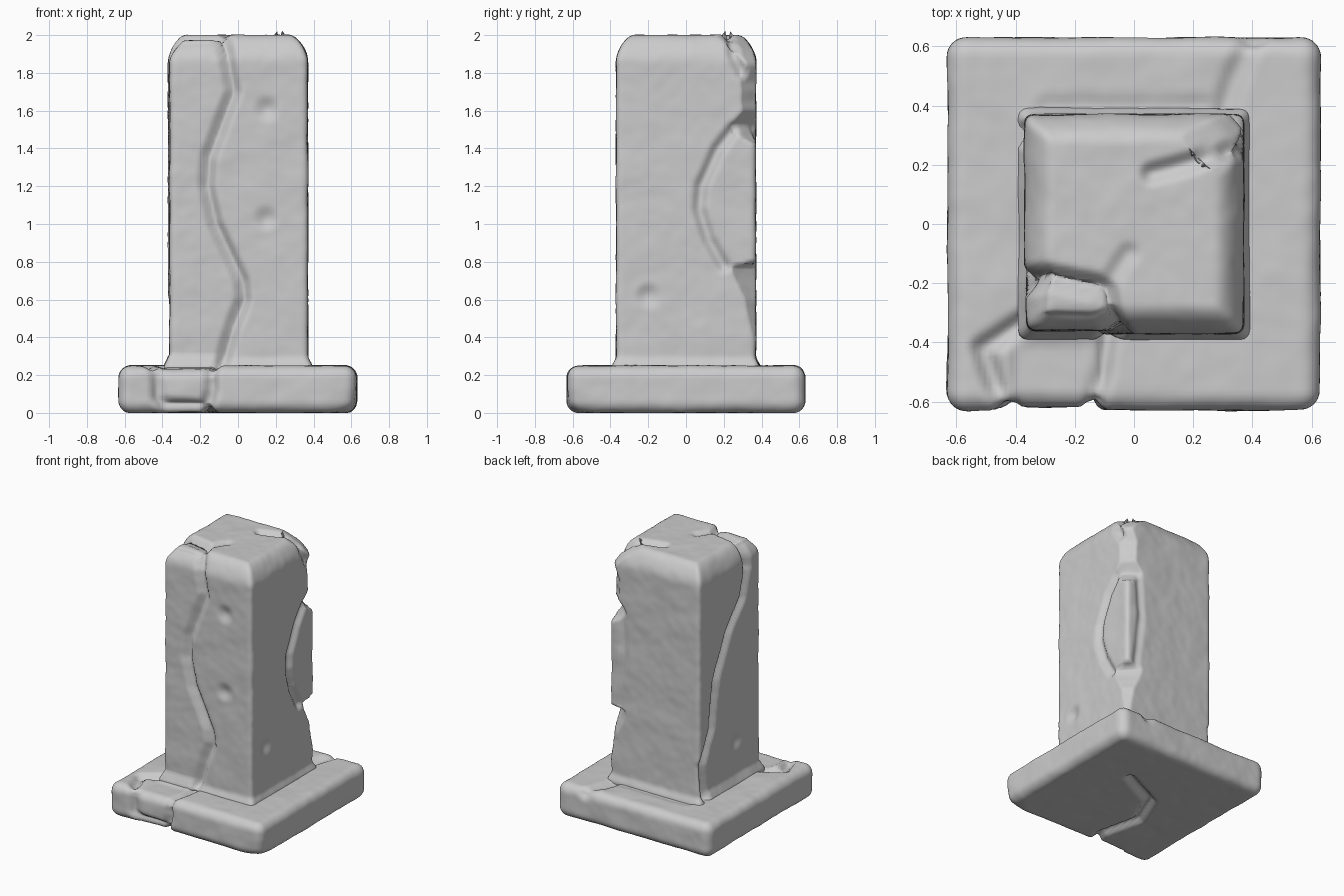
import bpy, bmesh, math
from mathutils import Vector, Matrix, noise

if "Cube" in bpy.data.objects:
    bpy.data.objects.remove(bpy.data.objects["Cube"])


def lerp_table(table, t):
    """Piecewise linear lookup in a list of (t, value), t rising."""
    if t <= table[0][0]:
        return table[0][1]
    for (a, va), (b, vb) in zip(table, table[1:]):
        if t <= b:
            return va + (vb - va) * (t - a) / (b - a)
    return table[-1][1]


def smooth(t):
    t = max(0.0, min(1.0, t))
    return t * t * (3 - 2 * t)


def rounded_block(half, centre, radius, step):
    """Dense box from six grids with all edges rounded."""
    bm = bmesh.new()
    for axis in range(3):
        u, v = (axis + 1) % 3, (axis + 2) % 3
        for sign in (-1, 1):
            m = Matrix.Identity(4)
            for row in range(3):
                for col in range(4):
                    m[row][col] = 0
            m[u][0], m[v][1], m[axis][3] = half[u], half[v], sign * half[axis]
            m[axis][2] = 1
            bmesh.ops.create_grid(bm, x_segments=round(2 * half[u] / step),
                                  y_segments=round(2 * half[v] / step), size=1, matrix=m)
    bmesh.ops.remove_doubles(bm, verts=bm.verts, dist=step * 0.1)
    bmesh.ops.recalc_face_normals(bm, faces=bm.faces)
    for vert in bm.verts:
        p = vert.co
        inner = Vector([max(-(h - radius), min(h - radius, c)) for c, h in zip(p, half)])
        d = p - inner
        vert.co = inner + d.normalized() * radius + Vector(centre)
    bm.normal_update()
    return bm


def carve(bm, cracks, dents):
    """Push vertices inward along crack paths and round dents, plus slight wear."""
    moves = []
    for vert in bm.verts:
        p, deepest = vert.co, 0.0
        for path, width, depth in cracks:
            for a, b in zip(path, path[1:]):
                ab = b - a
                t = max(0.0, min(1.0, (p - a).dot(ab) / ab.length_squared))
                d = (p - a - ab * t).length
                if d < width:
                    deepest = max(deepest, depth * smooth(1 - d / width))
        for c, r, depth in dents:
            d = (p - c).length
            if d < r:
                deepest = max(deepest, depth * smooth(1 - d / r))
        wear = 0.005 * noise.noise(p * 6) + 0.002 * noise.noise(p * 17)
        moves.append(p - vert.normal * (deepest - wear))
    for vert, co in zip(bm.verts, moves):
        vert.co = co


def finish(bm, name):
    me = bpy.data.meshes.new(name)
    bm.normal_update()
    bm.to_mesh(me)
    bm.free()
    ob = bpy.data.objects.new(name, me)
    bpy.context.collection.objects.link(ob)
    for poly in me.polygons:
        poly.use_smooth = True
    return ob


def path(points):
    return [Vector(p) for p in points]


# Crack lines as (height, offset) tables
front_line = [(0.2, -0.10), (0.45, -0.03), (0.6, 0.03), (0.7, 0.02), (0.85, -0.05), (1.0, -0.12),
              (1.2, -0.165), (1.35, -0.155), (1.5, -0.10), (1.7, -0.025), (1.9, -0.06), (2.0, -0.10)]
left_line = [(0.27, 0.30), (0.52, 0.33), (0.75, 0.22), (1.1, 0.17), (1.4, 0.02),
             (1.6, -0.15), (1.8, -0.20), (2.0, -0.17)]
top_line = [(-0.37, -0.16), (-0.2, -0.2), (-0.1, -0.22), (-0.04, -0.36)]
# Depth of the broken rear right edge by height
chip_line = [(0.3, 0.0), (0.45, 0.03), (0.6, 0.06), (0.7, 0.11), (0.775, 0.13), (0.80, 0.01),
             (1.1, 0.0), (1.42, 0.01), (1.46, 0.09), (1.52, 0.13), (1.6, 0.08), (1.75, 0.08),
             (1.85, 0.05), (1.92, 0.09), (2.0, 0.15)]

# Shaft: tapering rounded top, small flare at the foot
shaft = rounded_block((0.37, 0.37, 0.9), (0, 0, 1.1), 0.03, 0.0155)
for vert in shaft.verts:
    p = vert.co
    k = 1.0
    if p.z > 1.85:
        k = 1 - 0.20 * ((p.z - 1.85) / 0.15) ** 2
    elif p.z < 0.30:
        k = 1 + 0.06 * smooth((0.30 - p.z) / 0.06)
    p.x *= k
    p.y *= k
    # Broken rear right edge
    limit = 0.74 * min(k, 1) - lerp_table(chip_line, p.z) + 0.012 * noise.noise(Vector((0, 0, p.z * 14)))
    over = p.x + p.y - limit
    if over > 0 and k <= 1:
        p.x -= over / 2
        p.y -= over / 2
    # Settled front left fragment
    fx = lerp_table(front_line, p.z) - p.x
    fy = lerp_table(left_line, p.z) - p.y
    if p.z > 1.97:
        fy = lerp_table(top_line, p.x) - p.y
    f = smooth(fx / 0.04) * smooth(fy / 0.04)
    if p.z > 0.3:
        p.y += 0.010 * f * (p.y < -0.3)
        p.x += 0.008 * f * (p.x < -0.3)
        p.z -= 0.025 * f * smooth((p.z - 1.8) / 0.2)
shaft.normal_update()
shaft_cracks = [
    (path([(x, -0.365, z) for z, x in front_line[:-1]]), 0.055, 0.045),
    (path([(-0.365, y, z) for z, y in left_line[:-1]]), 0.055, 0.045),
    (path([(-0.06, -0.37, 1.9), (-0.08, -0.32, 1.98), (-0.10, -0.22, 2), (-0.2, -0.2, 2),
           (-0.3, -0.18, 2), (-0.36, -0.19, 1.9), (-0.37, -0.2, 1.8)]), 0.06, 0.05),
    (path([(-0.1, -0.22, 2), (-0.02, -0.1, 2)]), 0.05, 0.015),
    (path([(0.06, 0.17, 2), (0.2, 0.21, 2), (0.29, 0.25, 2), (0.35, 0.25, 1.9), (0.37, 0.3, 1.8)]), 0.05, 0.03),
    (path([(0.37, 0.25, 1.5), (0.37, 0.17, 1.4), (0.37, 0.08, 1.2), (0.37, 0.07, 1.08),
           (0.37, 0.12, 0.92), (0.37, 0.2, 0.78)]), 0.05, 0.03),
    (path([(0.27, 0.37, 1.5), (0.25, 0.37, 1.2), (0.29, 0.37, 0.8)]), 0.045, 0.015),
]
shaft_dents = [(Vector(c), 0.08, 0.022) for c in
               [(0.15, -0.37, 1.61), (0.15, -0.37, 1.03), (0.37, -0.2, 0.62), (-0.37, -0.08, 0.55)]]
carve(shaft, shaft_cracks, shaft_dents)
finish(shaft, "pillar_shaft")

# Base slab with a sunken piece at the front left
base = rounded_block((0.63, 0.63, 0.125), (0, 0, 0.125), 0.065, 0.018)
for vert in base.verts:
    p = vert.co
    f = smooth((p.x + 0.43) / 0.04) * smooth((-0.12 - p.x) / 0.04) * smooth((-0.36 - p.y) / 0.06)
    p.y += 0.012 * f * smooth((-0.5 - p.y) / 0.1)
    p.z -= 0.015 * f * smooth(p.z / 0.25)
base.normal_update()
base_cracks = [
    (path([(-0.09, -0.36, 0.25), (-0.11, -0.5, 0.25), (-0.13, -0.6, 0.22), (-0.14, -0.63, 0.12),
           (-0.17, -0.62, 0.02), (-0.13, -0.5, 0), (-0.2, -0.2, 0), (-0.1, 0.05, 0), (0.2, 0.2, 0)]), 0.05, 0.04),
    (path([(-0.37, -0.33, 0.25), (-0.51, -0.42, 0.25), (-0.47, -0.54, 0.25), (-0.43, -0.61, 0.2),
           (-0.42, -0.63, 0.08), (-0.38, -0.62, 0.04), (-0.2, -0.62, 0.03)]), 0.055, 0.04),
    (path([(0.3, 0.38, 0.25), (0.34, 0.5, 0.25), (0.4, 0.62, 0.22)]), 0.06, 0.022),
    (path([(-0.3, 0.4, 0.25), (0.3, 0.4, 0.25)]), 0.05, 0.01),
]
base_dents = [(Vector((0.62, -0.62, 0.0)), 0.16, 0.02)]
carve(base, base_cracks, base_dents)
for vert in base.verts:
    vert.co.z = max(0.0, vert.co.z)
finish(base, "pillar_base")
